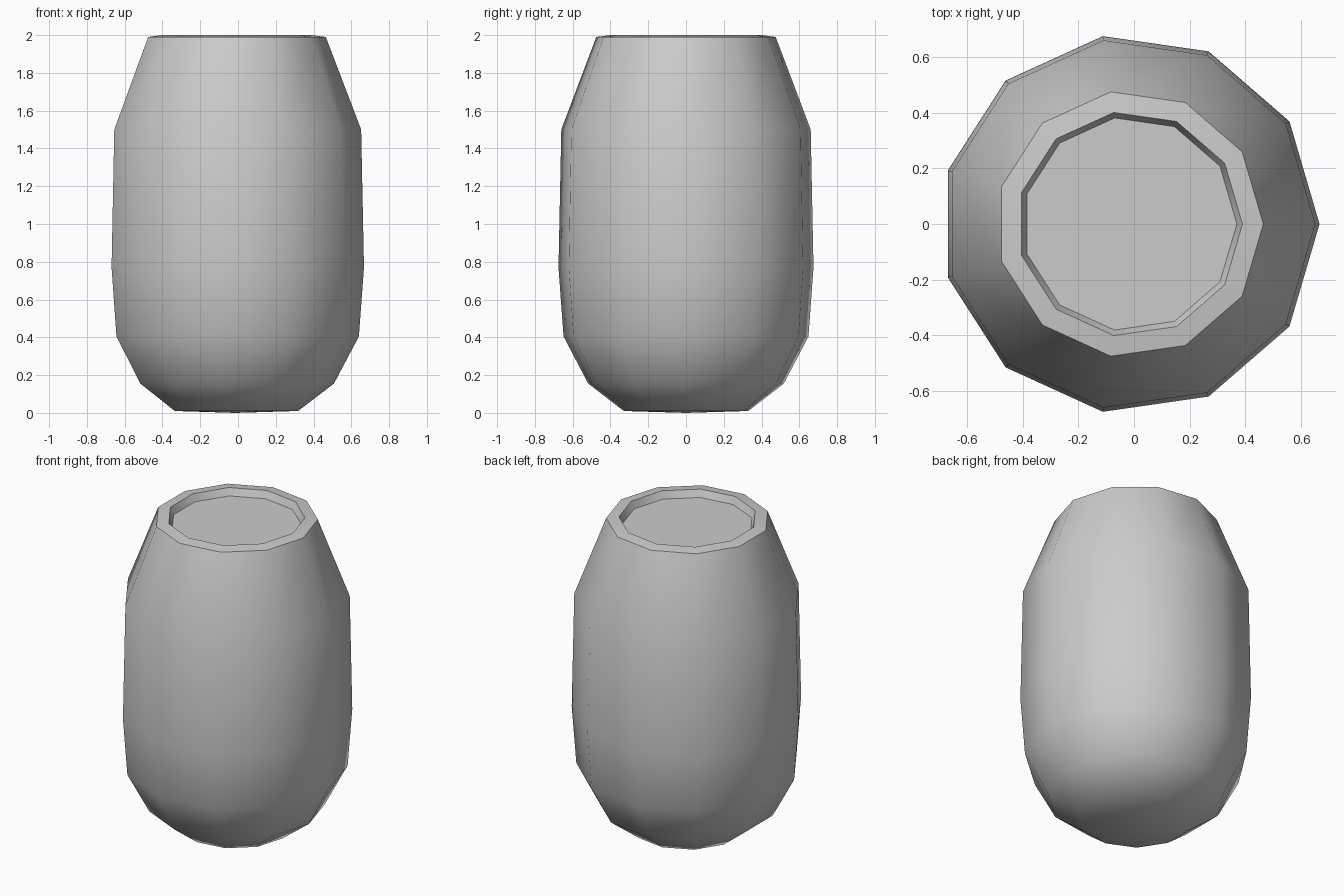
import bpy, bmesh, math

if "Cube" in bpy.data.objects:
    bpy.data.objects.remove(bpy.data.objects["Cube"])

SIDES = 11
CENTRE_X = -0.015  # odd side count: shift so the bounds are centred

# barrel profile (radius, height), from the bottom ring to the recessed lid
PROFILE = [(0.333, 0.01), (0.523, 0.155), (0.655, 0.405), (0.682, 0.77),
           (0.667, 1.5), (0.48, 1.99), (0.405, 2.0), (0.385, 1.955)]


def ring(bm, radius, z):
    step = math.tau / SIDES
    return [bm.verts.new((CENTRE_X + radius * math.cos(i * step),
                          radius * math.sin(i * step), z)) for i in range(SIDES)]


bm = bmesh.new()
rings = [ring(bm, r, z) for r, z in PROFILE]

# side walls, rim and recess wall
for low, high in zip(rings, rings[1:]):
    for i in range(SIDES):
        j = (i + 1) % SIDES
        bm.faces.new((low[i], low[j], high[j], high[i]))

# flat lid and slightly pointed base
bm.faces.new(rings[-1])
tip = bm.verts.new((CENTRE_X, 0, 0))
for i in range(SIDES):
    bm.faces.new((tip, rings[0][(i + 1) % SIDES], rings[0][i]))

bmesh.ops.recalc_face_normals(bm, faces=bm.faces)
mesh = bpy.data.meshes.new("barrel_body")
bm.to_mesh(mesh)
bm.free()

barrel = bpy.data.objects.new("barrel_body", mesh)
bpy.context.collection.objects.link(barrel)
bpy.context.view_layer.objects.active = barrel
barrel.select_set(True)
bpy.ops.object.shade_smooth_by_angle(angle=math.radians(40))
